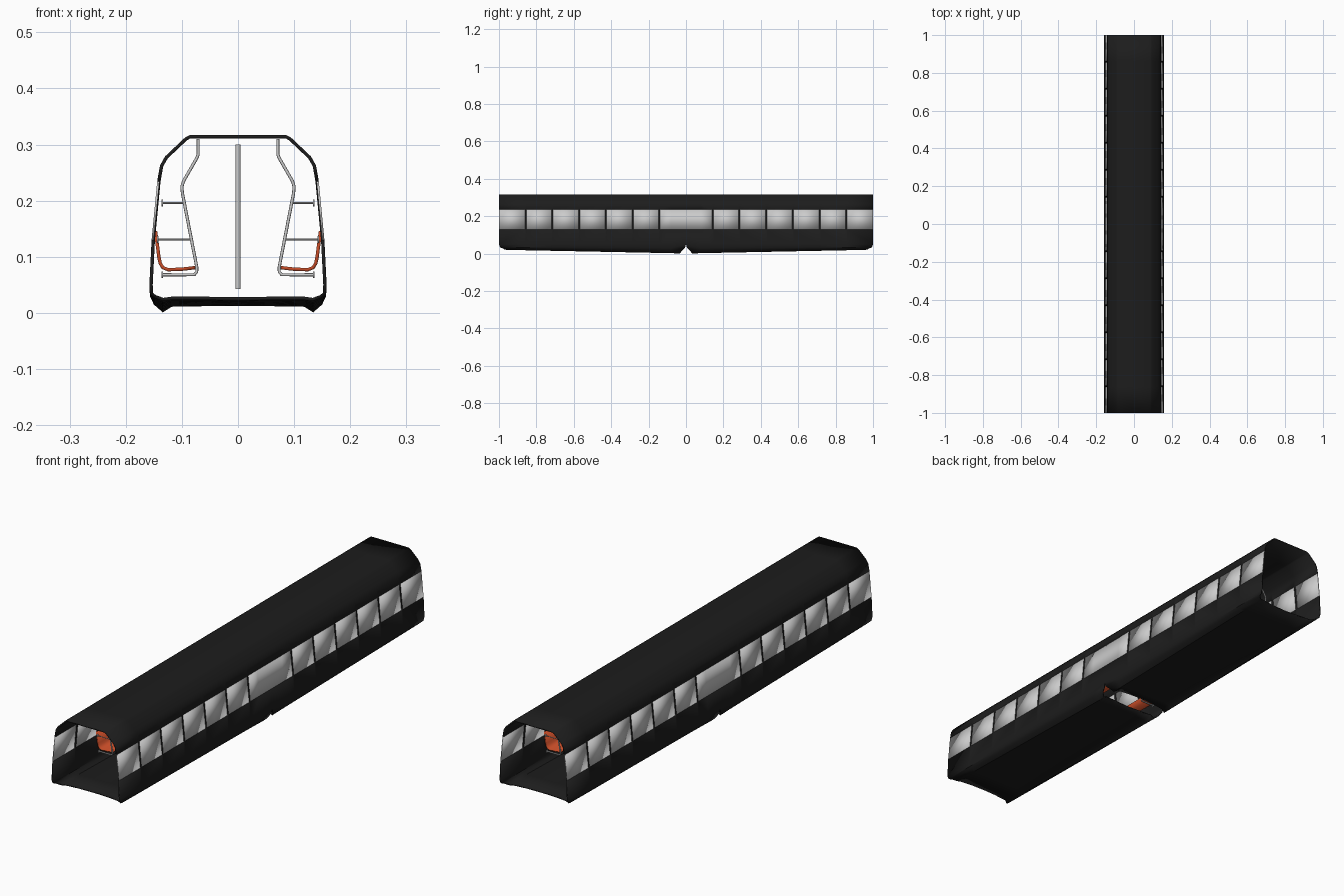
import bpy, math

if "Cube" in bpy.data.objects:
    bpy.data.objects.remove(bpy.data.objects["Cube"])

def material(name, col):
    m = bpy.data.materials.new(name)
    m.diffuse_color = (*col, 1)
    m.use_nodes = True
    m.node_tree.nodes["Principled BSDF"].inputs["Base Color"].default_value = m.diffuse_color
    return m

BLACK = material("black_shell", (0.012, 0.012, 0.012))
RED = material("red_seat", (0.55, 0.07, 0.02))

def finish(ob, mat=None, angle=35):
    if mat:
        ob.data.materials.append(mat)
    bpy.ops.object.select_all(action='DESELECT')
    ob.select_set(True)
    bpy.context.view_layer.objects.active = ob
    bpy.ops.object.shade_smooth_by_angle(angle=math.radians(angle))
    return ob

def mesh_object(name, verts, faces, mat=None, thickness=0, mirror=(False, True, False)):
    used = sorted({i for f in faces for i in f})
    remap = {old: new for new, old in enumerate(used)}
    me = bpy.data.meshes.new(name)
    me.from_pydata([verts[i] for i in used], [], [[remap[i] for i in f] for f in faces])
    ob = bpy.data.objects.new(name, me)
    bpy.context.collection.objects.link(ob)
    finish(ob, mat)
    mod = ob.modifiers.new("mirror", 'MIRROR')
    mod.use_axis = mirror
    mod.merge_threshold = 0.0005
    if thickness:
        s = ob.modifiers.new("thickness", 'SOLIDIFY')
        s.thickness, s.offset = thickness, -1
    return ob

def tube(name, pts, radius):
    cu = bpy.data.curves.new(name, 'CURVE')
    cu.dimensions = '3D'
    cu.bevel_depth, cu.bevel_resolution, cu.use_fill_caps = radius, 2, True
    sp = cu.splines.new('POLY')
    sp.points.add(len(pts) - 1)
    for p, co in zip(sp.points, pts):
        p.co = (*co, 1)
    ob = bpy.data.objects.new(name, cu)
    bpy.context.collection.objects.link(ob)
    return ob

# Half section of the car body: x, z, rise toward the end, edge setback
half = [(0, .317, 0, 0), (.086, .317, 0, 0), (.094, .313, 0, 0), (.130, .279, 0, 0),
        (.139, .263, 0, 0), (.144, .235, 0, 0), (.154, .13, 0, 0), (.158, .05, 0, 0),
        (.157, .03, .004, .006), (.15, .015, .012, .022), (.134, .001, .02, .032),
        (.118, .011, .012, .036), (.06, .012, .011, .042), (0, .012, .01, .045)]
WINDOW = 5
ring = half + [(-x, z, r, s) for x, z, r, s in half[-2:0:-1]]
n = len(ring)
window_rows = (WINDOW, n - 2 - WINDOW + 1)

# Stations along one half of the car, with narrow strips for window posts
stations = [0, .08]
for k in range(1, 7):
    y = .143 * k
    stations += [y - .004, y + .004]
stations += [1.0]

verts = []
for j, y in enumerate(stations):
    for x, z, rise, setback in ring:
        end = {0: setback, len(stations) - 1: -setback}.get(j, 0)
        verts.append((x, y + end, z + rise * y))

shell, glass = [], []
for j in range(len(stations) - 1):
    wide = stations[j + 1] - stations[j] > .01
    for i in range(n):
        k = (i + 1) % n
        f = (j * n + i, j * n + k, (j + 1) * n + k, (j + 1) * n + i)
        (glass if wide and i in window_rows else shell).append(f)
mesh_object("car_body", verts, shell, BLACK, .006)
mesh_object("side_windows", verts, glass, None, .004)

# Long benches along both walls
seat = [(.074, .084), (.1, .081), (.124, .080), (.132, .083), (.136, .09), (.138, .1), (.144, .146)]
Y0, Y1 = .04, .72
sv = [(x, y, z) for y in (Y0, Y1) for x, z in seat]
m = len(seat)
mesh_object("bench_seat", sv, [(i, i + 1, m + i + 1, m + i) for i in range(m - 1)],
            RED, .006, (True, True, False))

# Bent grab-rail frames with wall brackets at the bench ends
def frame(s, y):
    rail = [(.071, .31), (.071, .282), (.074, .275), (.097, .235), (.1, .225), (.099, .213),
            (.0735, .082), (.0735, .073), (.078, .068), (.135, .068)]
    tube("grab_rail", [(s * x, y, z) for x, z in rail], .0028)
    tube("upper_bracket", [(s * .096, y, .196), (s * .135, y, .196)], .0015)
    tube("lower_bracket", [(s * .083, y, .131), (s * .143, y, .131)], .0015)
    for x, z in ((.135, .196), (.135, .068), (.143, .131)):
        bpy.ops.mesh.primitive_cylinder_add(vertices=12, radius=.006, depth=.002,
                                            location=(s * x, y, z), rotation=(0, math.pi / 2, 0))
        bpy.context.object.name = "bracket_flange"
        finish(bpy.context.object)

for s in (-1, 1):
    for y in (.04, .38, .72):
        frame(s, y)
        frame(s, -y)

# Central standing poles
for y in (-.57, -.2, .2, .57):
    bpy.ops.mesh.primitive_cylinder_add(vertices=16, radius=.0045, depth=.257, location=(0, y, .1715))
    bpy.context.object.name = "centre_pole"
    finish(bpy.context.object)
